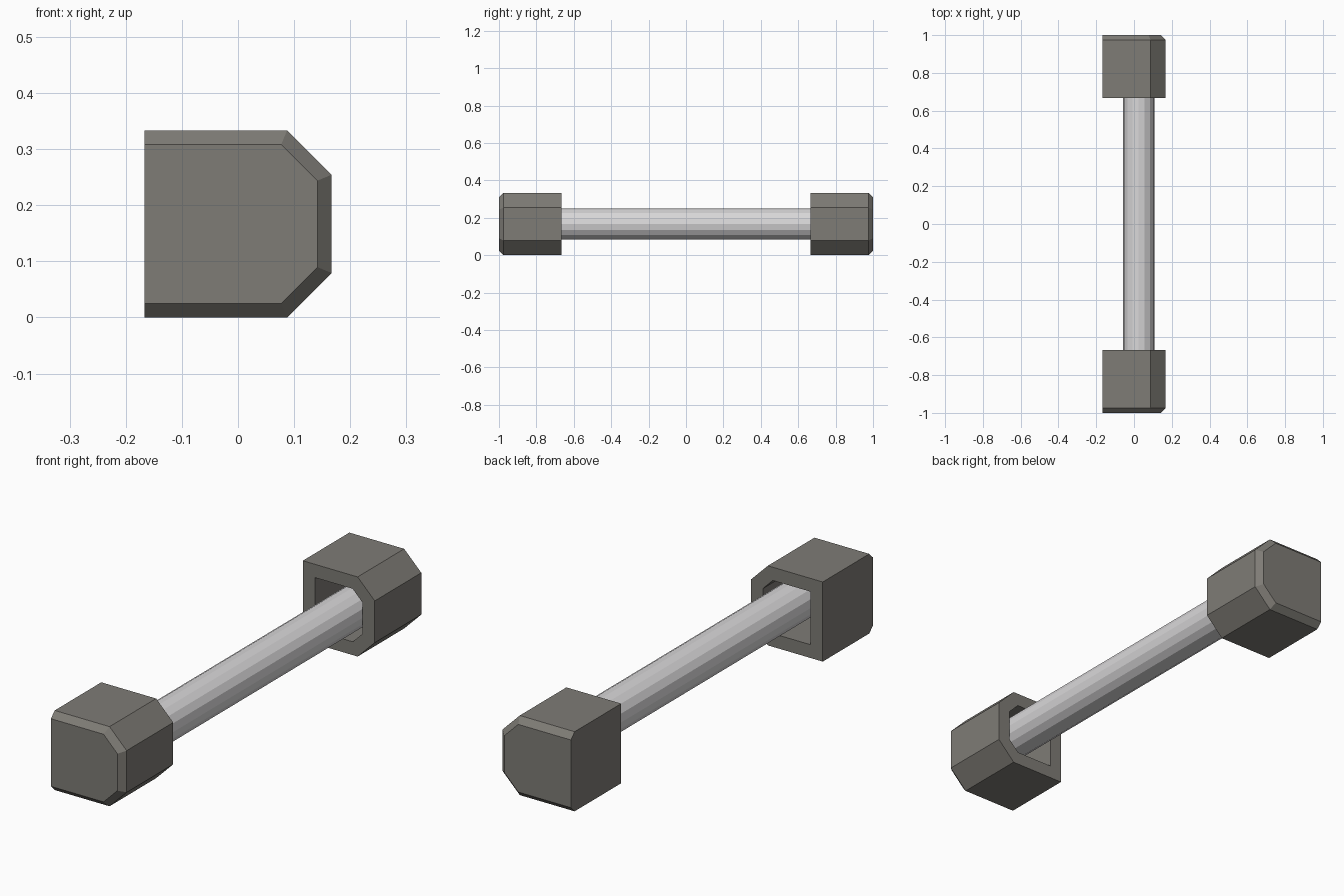
import bpy, bmesh, math
from mathutils import Matrix

if "Cube" in bpy.data.objects:
    bpy.data.objects.remove(bpy.data.objects["Cube"])


def material(name, rgb):
    m = bpy.data.materials.new(name)
    m.diffuse_color = (*rgb, 1)
    m.use_nodes = True
    m.node_tree.nodes["Principled BSDF"].inputs["Base Color"].default_value = m.diffuse_color
    return m


def add_object(name, bm, mat):
    bmesh.ops.recalc_face_normals(bm, faces=bm.faces)
    mesh = bpy.data.meshes.new(name)
    bm.to_mesh(mesh)
    bm.free()
    mesh.materials.append(mat)
    obj = bpy.data.objects.new(name, mesh)
    bpy.context.collection.objects.link(obj)
    return obj


def profile(left, inset):
    """Box section with its two right corners cut, inset evenly except on the left."""
    half = 0.1667 - inset
    cut = 0.0875 - inset * math.tan(math.radians(22.5))
    pts = [(left, -half), (cut, -half), (half, -cut),
           (half, cut), (cut, half), (left, half)]
    return [(x, z + 0.1667) for x, z in pts]


grey = material("dark grey", (0.21, 0.2, 0.18))
steel = material("light steel", (0.69, 0.68, 0.69))


def end_cap(name, side):
    # Rings from the recess floor, out over the rim, to the chamfered end
    sections = [(0.944, -0.111, 0.0556), (0.6667, -0.111, 0.0556),
                (0.6667, -0.1667, 0), (0.975, -0.1667, 0), (1.0, -0.1667, 0.025)]
    bm = bmesh.new()
    rings = [[bm.verts.new((x, side * y, z)) for x, z in profile(left, inset)]
             for y, left, inset in sections]
    for a, b in zip(rings, rings[1:]):
        for i in range(6):
            j = (i + 1) % 6
            bm.faces.new((a[i], a[j], b[j], b[i]))
    bm.faces.new(rings[0])
    bm.faces.new(rings[-1])
    return add_object(name, bm, grey)


end_cap("front_cap", -1)
end_cap("back_cap", 1)

# Sixteen-sided bar running into both recesses
bm = bmesh.new()
bmesh.ops.create_cone(bm, cap_ends=True, segments=16, radius1=0.0833,
                      radius2=0.0833, depth=1.888,
                      matrix=Matrix.Translation((0.025, 0, 0.1667))
                      @ Matrix.Rotation(math.pi / 2, 4, 'X'))
add_object("bar", bm, steel)
